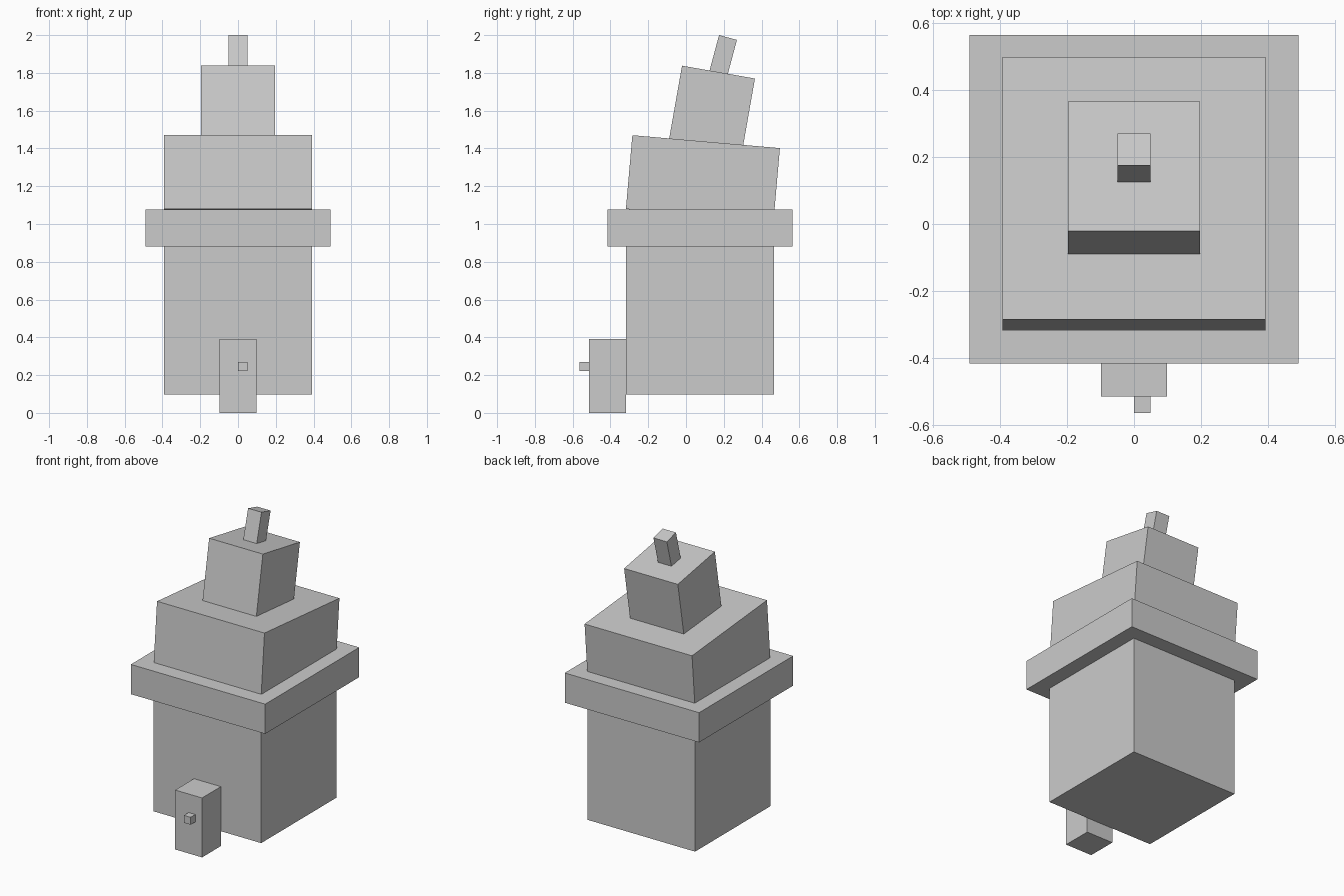
import bpy
import bmesh
from math import radians
from mathutils import Matrix, Vector

cube = bpy.data.objects.get("Cube")
if cube:
    bpy.data.objects.remove(cube, do_unlink=True)

# Single plain grey
GREY = (0.6, 0.6, 0.6, 1.0)
grey = bpy.data.materials.new("plain grey")
grey.use_nodes = True
grey.diffuse_color = GREY
grey.node_tree.nodes["Principled BSDF"].inputs["Base Color"].default_value = GREY

U = 0.098      # building module
MID = 0.0735   # depth centre of the main stack


def block(name, size, front_top, x=0.0, lean=0):
    """Box hung from its front top edge (y, z), leaning back by lean degrees."""
    w, d, h = size
    bm = bmesh.new()
    bmesh.ops.create_cube(bm, size=1)
    bmesh.ops.scale(bm, vec=size, verts=bm.verts)
    bmesh.ops.translate(bm, vec=(0, d / 2, -h / 2), verts=bm.verts)
    mesh = bpy.data.meshes.new(name)
    bm.to_mesh(mesh)
    bm.free()
    mesh.materials.append(grey)
    obj = bpy.data.objects.new(name, mesh)
    obj.matrix_world = (Matrix.Translation(Vector((x, *front_top)))
                        @ Matrix.Rotation(radians(-lean), 4, "X"))
    bpy.context.collection.objects.link(obj)


# Upright body and collar
front = MID - 4 * U
block("body", (8 * U, 8 * U, 8 * U), (front, 9 * U))
block("collar", (10 * U, 10 * U, 2 * U), (front - U, 11 * U))

# Stacked tiers, each leaning further back
block("lower_tier", (8 * U, 8 * U, 4 * U), (-0.284, 1.47), lean=5)
block("upper_tier", (4 * U, 4 * U, 4 * U), (-0.021, 1.838), lean=10)
block("top_post", (U, U, 2 * U), (0.175, 2.0), lean=15)

# Front porch with small knob
block("porch", (2 * U, 2 * U, 4 * U), (front - 2 * U, 4 * U))
block("knob", (U / 2, U / 2, U / 2), (front - 2.5 * U, 0.27), x=U / 4)
